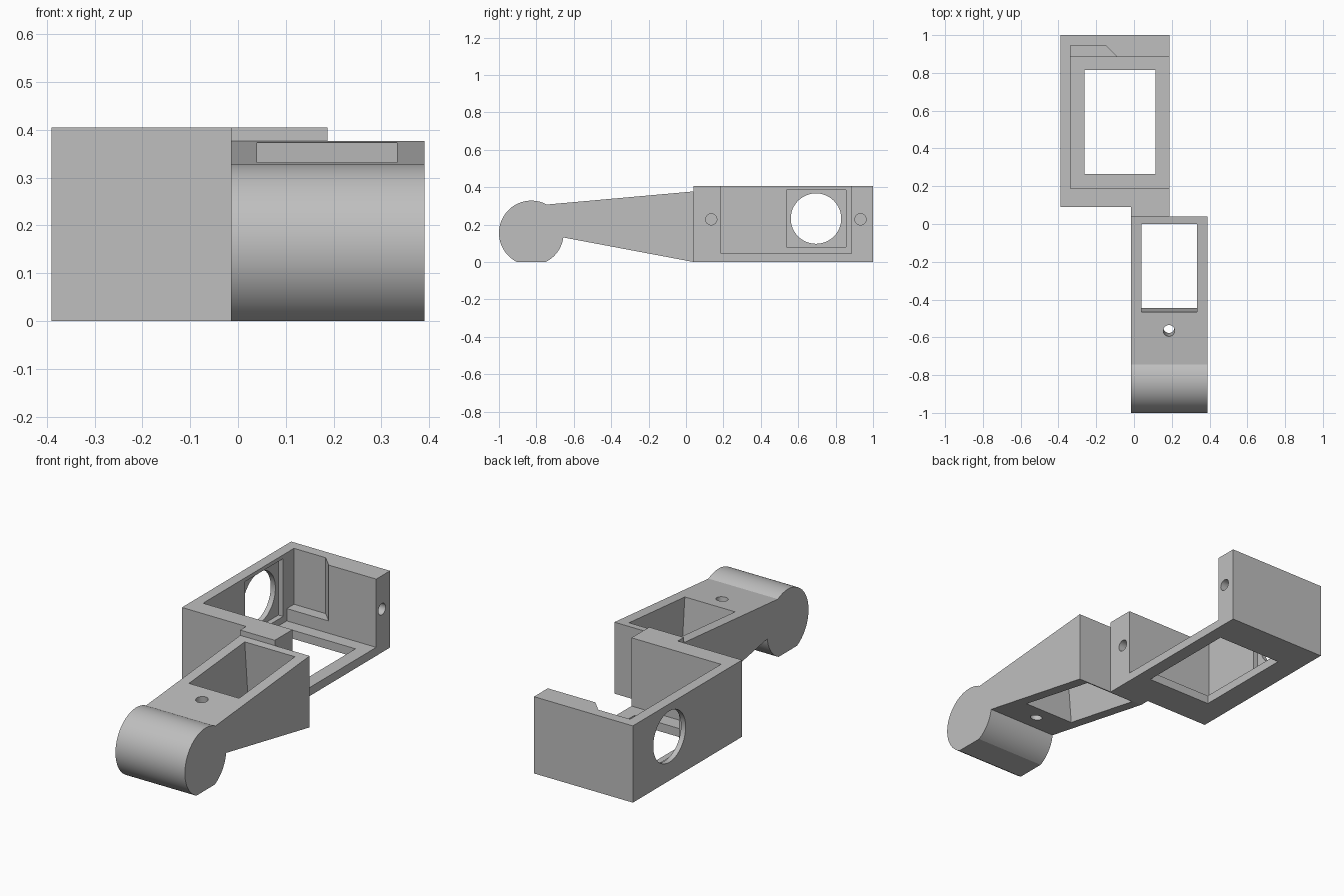
import bpy, bmesh
from math import sin, cos, radians, atan2
from mathutils import Matrix, Vector

cube = bpy.data.objects.get("Cube")
if cube:
    bpy.data.objects.remove(cube, do_unlink=True)

grey = bpy.data.materials.new("plain grey")
grey.use_nodes = True
colour = (0.52, 0.52, 0.52, 1)
grey.diffuse_color = colour
grey.node_tree.nodes["Principled BSDF"].inputs["Base Color"].default_value = colour


def finish(name, bm):
    bmesh.ops.recalc_face_normals(bm, faces=bm.faces)
    mesh = bpy.data.meshes.new(name)
    bm.to_mesh(mesh)
    bm.free()
    mesh.materials.append(grey)
    obj = bpy.data.objects.new(name, mesh)
    bpy.context.collection.objects.link(obj)
    return obj


def prism(name, points, offset):
    """Extrude a flat outline of 3D points along an offset."""
    bm = bmesh.new()
    face = bm.faces.new([bm.verts.new(p) for p in points])
    ext = bmesh.ops.extrude_face_region(bm, geom=[face])["geom"]
    moved = [v for v in ext if isinstance(v, bmesh.types.BMVert)]
    bmesh.ops.translate(bm, verts=moved, vec=offset)
    return finish(name, bm)


def box(x, y, z):
    pts = [(x[0], y[0], z[0]), (x[1], y[0], z[0]), (x[1], y[1], z[0]), (x[0], y[1], z[0])]
    return prism("cutter", pts, (0, 0, z[1] - z[0]))


def rod(centre, radius, length, axis):
    bm = bmesh.new()
    turn = Vector((0, 0, 1)).rotation_difference(Vector(axis)).to_matrix().to_4x4()
    bmesh.ops.create_cone(bm, cap_ends=True, segments=48, radius1=radius, radius2=radius,
                          depth=length, matrix=Matrix.Translation(centre) @ turn)
    return finish("cutter", bm)


def carve(obj, cutters):
    for cutter in cutters:
        cutter.hide_render = True
        mod = obj.modifiers.new("cut", "BOOLEAN")
        mod.operation = "DIFFERENCE"
        mod.solver = "EXACT"
        mod.object = cutter
    bpy.context.view_layer.update()
    mesh = bpy.data.meshes.new_from_object(
        obj.evaluated_get(bpy.context.evaluated_depsgraph_get()))
    obj.modifiers.clear()
    obj.data = mesh
    mesh.name = obj.name
    for cutter in cutters:
        bpy.data.objects.remove(cutter, do_unlink=True)
    bpy.ops.object.select_all(action="DESELECT")
    obj.select_set(True)
    bpy.context.view_layer.objects.active = obj
    bpy.ops.object.shade_smooth_by_angle(angle=radians(25))


# Open-sided housing with a connecting step at its front
top = 0.405
outline = [(-0.39, 0.09), (-0.015, 0.09), (-0.015, 0.04), (0.187, 0.04), (0.187, 1), (-0.39, 1)]
housing = prism("housing", [(x, y, 0) for x, y in outline], (0, 0, top))
notch = [(-0.335, 0.86), (-0.335, 0.945), (-0.15, 0.945), (-0.09, 0.885), (-0.09, 0.86)]
carve(housing, [
    box((-0.335, 0.5), (0.187, 0.885), (0.045, 0.6)),         # main cavity
    box((-0.263, 0.115), (0.265, 0.815), (-0.1, 0.2)),        # floor window
    prism("cutter", [(x, y, 0.11) for x, y in notch], (0, 0, 0.5)),
    box((-0.363, -0.3), (0.537, 0.855), (0.08, 0.385)),       # square recess
    rod((-0.39, 0.695, 0.232), 0.135, 0.2, (1, 0, 0)),        # round window
    rod((0.187, 0.135, 0.228), 0.03, 0.5, (1, 0, 0)),         # screw holes
    rod((0.187, 0.933, 0.228), 0.03, 0.5, (1, 0, 0)),
])

# Tapered arm ending in a rounded head with a flat underside
cy, cz, r = -0.827, 0.155, 0.173


def arc(start, end, steps):
    angles = [radians(start + (end - start) * i / steps) for i in range(steps + 1)]
    return [(cy + r * cos(a), cz + r * sin(a)) for a in angles]


side = [(0.04, 0), (0.04, 0.377)] + arc(61.5, 243.6, 40) + arc(296.4, 352, 14)
arm = prism("arm", [(-0.015, y, z) for y, z in side], (0.405, 0, 0))

# Pocket and pin hole run square to the sloping top
slope = atan2(0.07, 0.785)
down = Vector((0, sin(slope), -cos(slope)))


def top_point(x, y):
    return Vector((x, y, 0.377 + (y - 0.04) * 0.089)) - down * 0.1


corners = [(0.04, -0.475), (0.333, -0.475), (0.333, -0.01), (0.04, -0.01)]
carve(arm, [
    prism("cutter", [top_point(x, y) + Vector((0, 0.009, 0)) for x, y in corners], down * 0.7),
    rod(top_point(0.185, -0.565) + down * 0.25, 0.03, 0.6, down),
])
